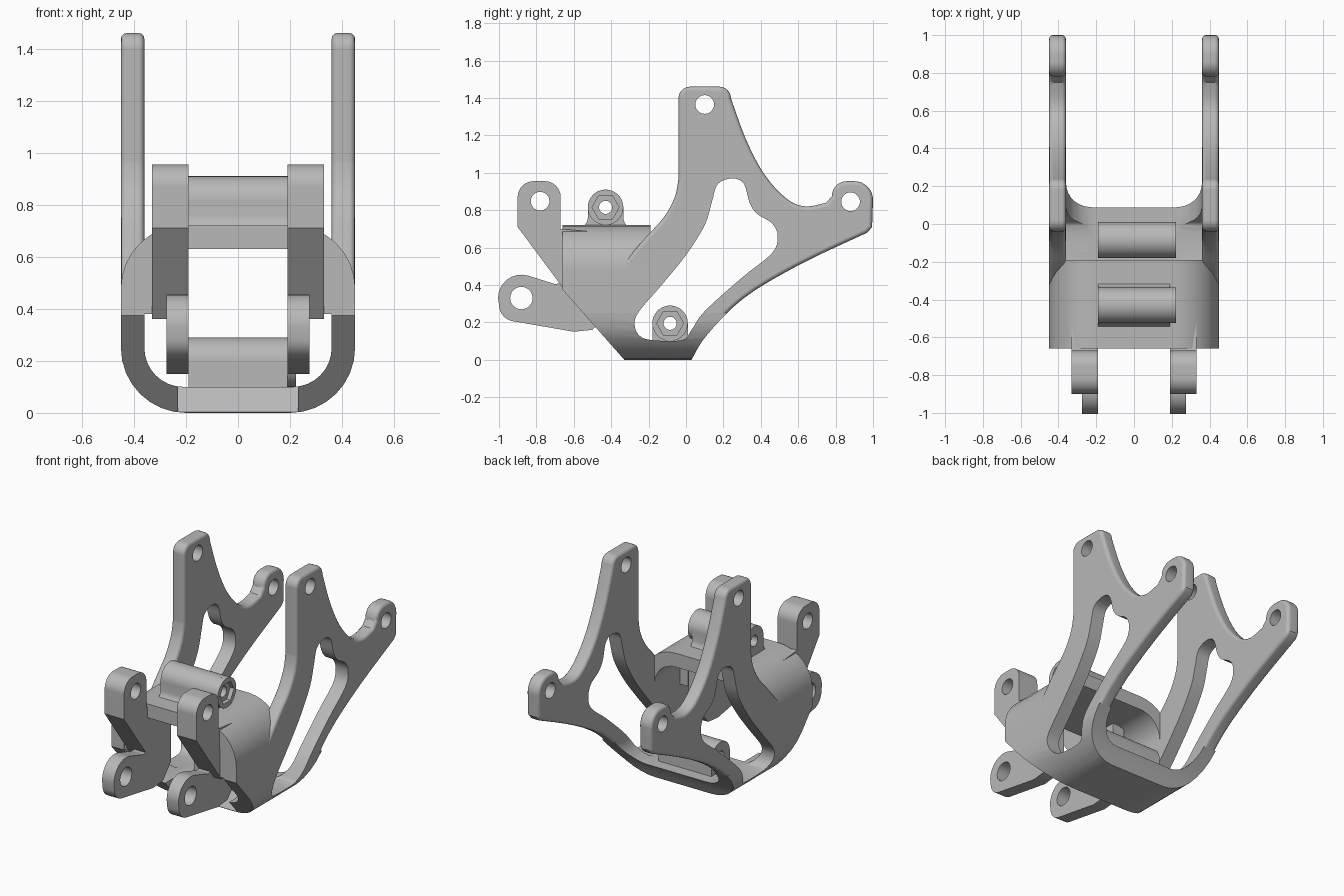
import bpy, bmesh
from math import sin, cos, radians

if "Cube" in bpy.data.objects:
    bpy.data.objects.remove(bpy.data.objects["Cube"], do_unlink=True)

metal = bpy.data.materials.new("plain grey metal")
metal.use_nodes = True
grey = (0.48, 0.48, 0.48, 1)
metal.diffuse_color = grey
metal.node_tree.nodes["Principled BSDF"].inputs["Base Color"].default_value = grey


def arc(cx, cy, r, start, end, n=8):
    angles = [radians(start + (end - start) * i / n) for i in range(n + 1)]
    return [(cx + r * cos(a), cy + r * sin(a)) for a in angles]


def circle(cx, cy, r, n=28):
    return arc(cx, cy, r, 0, 360, n)[:-1]


def spline(pts, closed=False, n=4):
    """Smooth curve through the points."""
    count = len(pts)
    out = []
    for i in range(count if closed else count - 1):
        if closed:
            quad = [pts[(i + k) % count] for k in (-1, 0, 1, 2)]
        else:
            quad = [pts[min(max(i + k, 0), count - 1)] for k in (-1, 0, 1, 2)]
        for j in range(n):
            t = j / n
            out.append(tuple(
                b + t * ((c - a) + t * (2 * a - 5 * b + 4 * c - d + t * (3 * b - a - 3 * c + d))) / 2
                for a, b, c, d in zip(*quad)))
    return out if closed else out + [pts[-1]]


def prism(name, pts, axis, start, end, bevel=0):
    """Extrude a (y, z) outline along x, or an (x, z) outline along y."""
    bm = bmesh.new()
    rings = []
    for d in (start, end):
        rings.append([bm.verts.new((d, u, v) if axis == "x" else (u, d, v)) for u, v in pts])
    caps = [bm.faces.new(ring) for ring in rings]
    for i in range(len(pts)):
        j = (i + 1) % len(pts)
        bm.faces.new((rings[0][i], rings[0][j], rings[1][j], rings[1][i]))
    bmesh.ops.recalc_face_normals(bm, faces=bm.faces[:])
    if bevel:
        edges = [e for cap in caps for e in cap.edges]
        bmesh.ops.bevel(bm, geom=edges, offset=bevel, segments=3, profile=0.5,
                        affect="EDGES", clamp_overlap=False)
    mesh = bpy.data.meshes.new(name)
    bm.to_mesh(mesh)
    bm.free()
    obj = bpy.data.objects.new(name, mesh)
    bpy.context.collection.objects.link(obj)
    return obj


def activate(obj):
    bpy.ops.object.select_all(action="DESELECT")
    obj.select_set(True)
    bpy.context.view_layer.objects.active = obj


def combine(obj, pts, operation="DIFFERENCE", start=-1, end=1):
    """Cut or clip a part with a prism running along x."""
    tool = prism("cutter", pts, "x", start, end)
    mod = obj.modifiers.new("cut", "BOOLEAN")
    mod.operation, mod.solver, mod.object = operation, "EXACT", tool
    activate(obj)
    bpy.ops.object.modifier_apply(modifier=mod.name)
    bpy.data.objects.remove(tool, do_unlink=True)


def finish(obj):
    obj.data.materials.clear()
    obj.data.materials.append(metal)
    activate(obj)
    bpy.ops.object.shade_smooth_by_angle(angle=radians(32))
    obj.modifiers.new("even shading", "WEIGHTED_NORMAL").keep_sharp = True


# Shared side outlines
seam = 0.25
lower_edge = spline([(0.03, 0), (0.11, 0.13), (0.31, 0.33), (0.61, 0.51), (0.97, 0.68)])
window = spline([(-0.18, 0.105), (-0.25, 0.13), (-0.275, 0.19), (-0.25, 0.26), (-0.13, 0.4),
                 (0, 0.56), (0.1, 0.72), (0.14, 0.85), (0.17, 0.94), (0.25, 0.97),
                 (0.31, 0.94), (0.34, 0.84), (0.38, 0.78), (0.46, 0.73), (0.49, 0.66),
                 (0.46, 0.57), (0.3, 0.44), (0.1, 0.26), (0.03, 0.16), (-0.02, 0.105)], closed=True)
front_slope = [(-0.66, 0.375), (-0.33, 0)]

# Rounded trough under the arms
trough = (arc(-0.2, seam, 0.25, 180, 270) + arc(0.2, seam, 0.25, 270, 360)
          + arc(0.21, seam, 0.15, 360, 270) + arc(-0.21, seam, 0.15, 270, 180))
cradle = prism("cradle", trough, "y", -0.8, 0.5)
combine(cradle, front_slope + lower_edge[:9] + [(0.31, 0.5), (-0.66, 0.5)], "INTERSECT")
combine(cradle, window)
combine(cradle, [(-0.7, -0.1), (-0.4, -0.1), (-0.26, 0.12), (-0.7, 0.12)], start=-0.23, end=0.23)
finish(cradle)

# Arched front hood
arch = ([(0.45, seam)] + arc(0.21, 0.48, 0.24, 0, 90) + arc(-0.21, 0.48, 0.24, 90, 180)
        + [(-0.45, seam), (-0.36, seam)] + arc(-0.21, 0.48, 0.15, 180, 90)
        + arc(0.21, 0.48, 0.15, 90, 0) + [(0.36, seam)])
hood = prism("hood", arch, "y", -0.8, 0.1)
combine(hood, front_slope + [(-0.19, 0), (-0.19, 0.9), (-0.66, 0.9)], "INTERSECT")
combine(hood, window)
finish(hood)

# Outline of the two-horned side arm
arm_outline = (lower_edge + [(0.995, 0.71)] + arc(0.9, 0.855, 0.1, 0, 90)
               + arc(0.86, 0.875, 0.08, 90, 180)
               + spline([(0.75, 0.84), (0.64, 0.82), (0.54, 0.86), (0.42, 0.99),
                         (0.32, 1.18), (0.24, 1.4)])
               + arc(0.18, 1.4, 0.06, 10, 90, 5) + arc(0.02, 1.4, 0.06, 90, 180, 5)
               + spline([(-0.04, 0.97), (-0.06, 0.87), (-0.12, 0.76), (-0.22, 0.65), (-0.33, 0.52)])
               + [(-0.33, 0)])

# Upper lug rises in front of the hood, lower lug reaches forward below it
upper_outline = ([(-0.64, 0.36), (-0.55, 0.36), (-0.45, 0.48), (-0.45, 0.68), (-0.67, 0.7)]
                 + arc(-0.755, 0.87, 0.085, 0, 90) + arc(-0.815, 0.87, 0.085, 90, 180)
                 + [(-0.9, 0.71)])
lower_outline = (arc(-0.88, 0.33, 0.125, 75, 180) + arc(-0.91, 0.295, 0.09, 180, 260)
                 + [(-0.6, 0.15), (-0.5, 0.16), (-0.42, 0.25), (-0.42, 0.66), (-0.56, 0.66)]
                 + spline([(-0.57, 0.52), (-0.61, 0.43), (-0.7, 0.405)]))

for side, s in (("left", 1), ("right", -1)):
    arm = prism(side + "_arm", arm_outline, "x", s * 0.36, s * 0.45, bevel=0.022)
    combine(arm, [(-2, seam), (2, seam), (2, 2), (-2, 2)], "INTERSECT")
    combine(arm, window)
    for y, z in ((0.1, 1.365), (0.88, 0.845)):
        combine(arm, circle(y, z, 0.05))
    finish(arm)

    upper_lug = prism(side + "_upper_lug", upper_outline, "x", s * 0.19, s * 0.33)
    combine(upper_lug, circle(-0.78, 0.848, 0.05))
    finish(upper_lug)
    lower_lug = prism(side + "_lower_lug", lower_outline, "x", s * 0.19, s * 0.275)
    combine(lower_lug, circle(-0.88, 0.33, 0.06))
    finish(lower_lug)
    finish(prism(side + "_lug_root", [(-0.655, 0.38), (-0.45, 0.38), (-0.45, 0.6), (-0.655, 0.6)],
                 "x", s * 0.3, s * 0.37))

# Pin barrels on the hood and on the trough floor, each with a hex socket collar
for name, y, z, flare in (("upper", -0.43, 0.815, 0.025), ("lower", -0.085, 0.195, 0)):
    r = 0.095
    base = z - 0.105
    outline = (arc(y, z, r, 0, 180, 20)
               + [(y - r, z - 0.06), (y - r - flare * 0.3, z - 0.083), (y - r - flare, base),
                  (y + r + flare, base), (y + r + flare * 0.3, z - 0.083), (y + r, z - 0.06)])
    barrel = prism(name + "_barrel", outline, "x", -0.19, 0.19)
    collar = prism(name + "_collar", circle(y, z, r, 32), "x", 0.185, 0.222)
    combine(collar, circle(y, z, 0.072, 6), start=0.195, end=0.3)
    for part in (barrel, collar):
        combine(part, circle(y, z, 0.035))
        finish(part)
